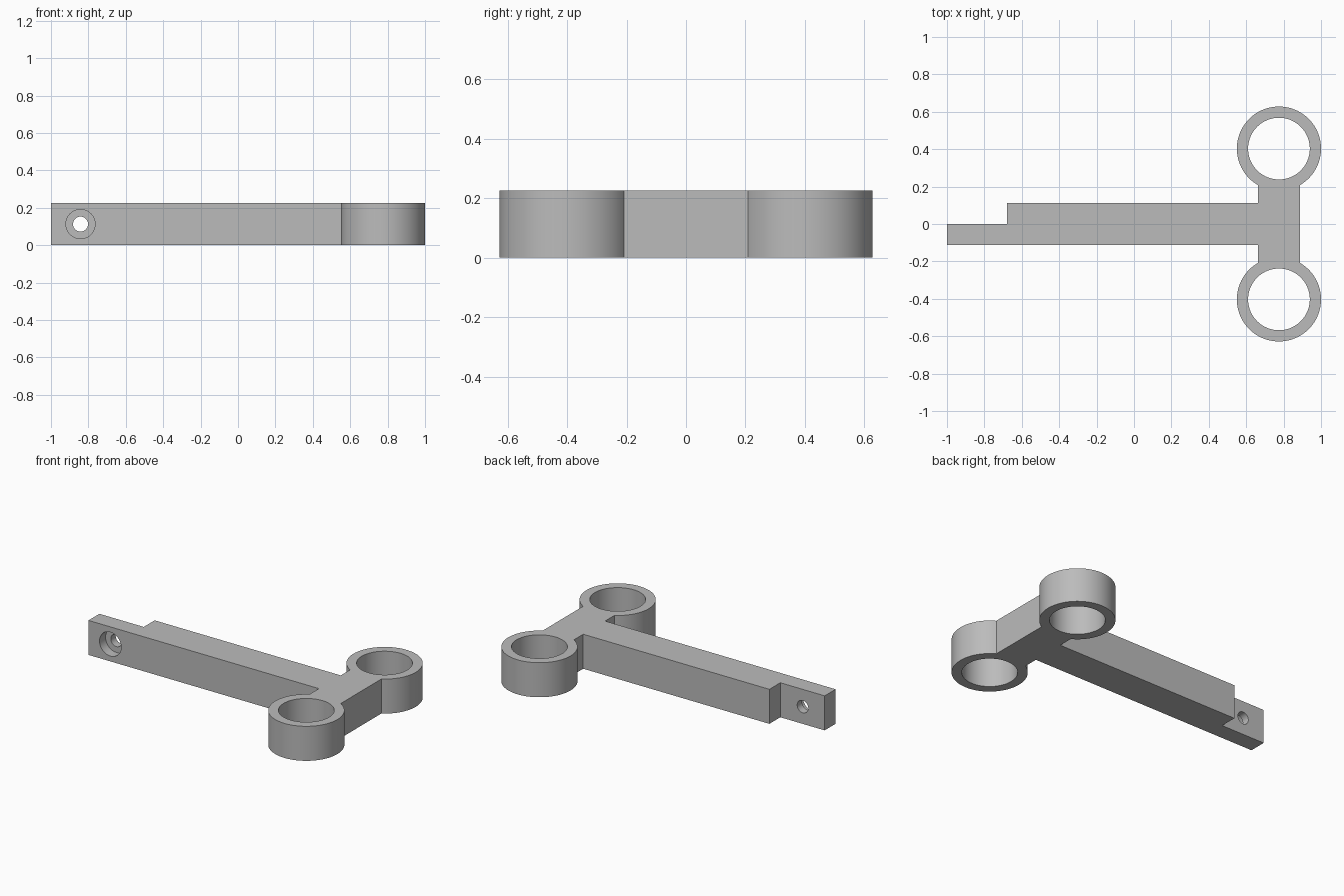
import bpy, bmesh
from math import sin, cos, asin, pi, radians
from mathutils import Matrix

cube = bpy.data.objects.get("Cube")
if cube:
    bpy.data.objects.remove(cube, do_unlink=True)

H = 0.225                  # height of the whole bracket
W = H / 2                  # half width of the arm and cross bar
CX, CY = 0.775, 0.403      # ring centre
R_OUT, R_IN = 0.225, 0.165
STEP_X = -0.68             # where the arm thins into the lug
HOLE_X = -0.842

grey = bpy.data.materials.new("plain grey")
grey.use_nodes = True
colour = (0.5, 0.5, 0.5, 1)
grey.diffuse_color = colour
grey.node_tree.nodes["Principled BSDF"].inputs["Base Color"].default_value = colour


def arc(cy, r, start, end, n):
    return [(CX + r * cos(start + (end - start) * i / n),
             cy + r * sin(start + (end - start) * i / n)) for i in range(n + 1)]


# Outline: lug, arm, cross bar and ring outsides, counter-clockwise
gap = asin(W / R_OUT)      # half angle where the bar meets a ring
lower = arc(-CY, R_OUT, pi / 2 + gap, 2.5 * pi - gap, 80)
upper = arc(CY, R_OUT, -pi / 2 + gap, 1.5 * pi - gap, 80)
outline = ([(-1, 0), (-1, -W), (CX - W, -W)] + lower + upper
           + [(CX - W, W), (STEP_X, W), (STEP_X, 0)])
holes = [arc(s * CY, R_IN, 0, 2 * pi, 80)[:-1] for s in (-1, 1)]

curve = bpy.data.curves.new("bracket_profile", "CURVE")
curve.dimensions = "2D"
curve.fill_mode = "BOTH"
curve.extrude = H / 2
for points in [outline] + holes:
    spline = curve.splines.new("POLY")
    spline.points.add(len(points) - 1)
    for p, (x, y) in zip(spline.points, points):
        p.co = (x, y, 0, 1)
    spline.use_cyclic_u = True

# Turn the extruded profile into a welded solid
profile = bpy.data.objects.new("bracket_profile", curve)
bpy.context.collection.objects.link(profile)
mesh = bpy.data.meshes.new_from_object(
    profile.evaluated_get(bpy.context.evaluated_depsgraph_get()))
bpy.data.objects.remove(profile, do_unlink=True)
bm = bmesh.new()
bm.from_mesh(mesh)
bmesh.ops.remove_doubles(bm, verts=bm.verts, dist=1e-4)
bmesh.ops.dissolve_degenerate(bm, edges=bm.edges, dist=1e-5)
bmesh.ops.recalc_face_normals(bm, faces=bm.faces)
bmesh.ops.translate(bm, verts=bm.verts, vec=(0, 0, H / 2))
bm.to_mesh(mesh)
bm.free()
mesh.materials.clear()
mesh.materials.append(grey)
bracket = bpy.data.objects.new("twin_ring_bracket", mesh)
bpy.context.collection.objects.link(bracket)


def bore(name, radius, y0, y1):
    """Cut a round hole through the lug along y."""
    m = bpy.data.meshes.new(name)
    b = bmesh.new()
    bmesh.ops.create_cone(b, cap_ends=True, segments=48, radius1=radius,
                          radius2=radius, depth=y1 - y0,
                          matrix=Matrix.Translation((HOLE_X, (y0 + y1) / 2, H / 2))
                          @ Matrix.Rotation(pi / 2, 4, "X"))
    b.to_mesh(m)
    b.free()
    m.materials.append(grey)
    cutter = bpy.data.objects.new(name, m)
    bpy.context.collection.objects.link(cutter)
    cutter.hide_render = True
    mod = bracket.modifiers.new(name, "BOOLEAN")
    mod.operation = "DIFFERENCE"
    mod.solver = "EXACT"
    mod.object = cutter
    bpy.context.view_layer.objects.active = bracket
    bpy.ops.object.modifier_apply(modifier=name)
    bpy.data.objects.remove(cutter, do_unlink=True)


# Counterbore from the front, then the through hole
bore("counterbore", 0.078, -0.2, -W + 0.062)
bore("screw_hole", 0.04, -0.2, 0.1)

bpy.ops.object.select_all(action="DESELECT")
bracket.select_set(True)
bpy.context.view_layer.objects.active = bracket
bpy.ops.object.shade_smooth_by_angle(angle=radians(30))
